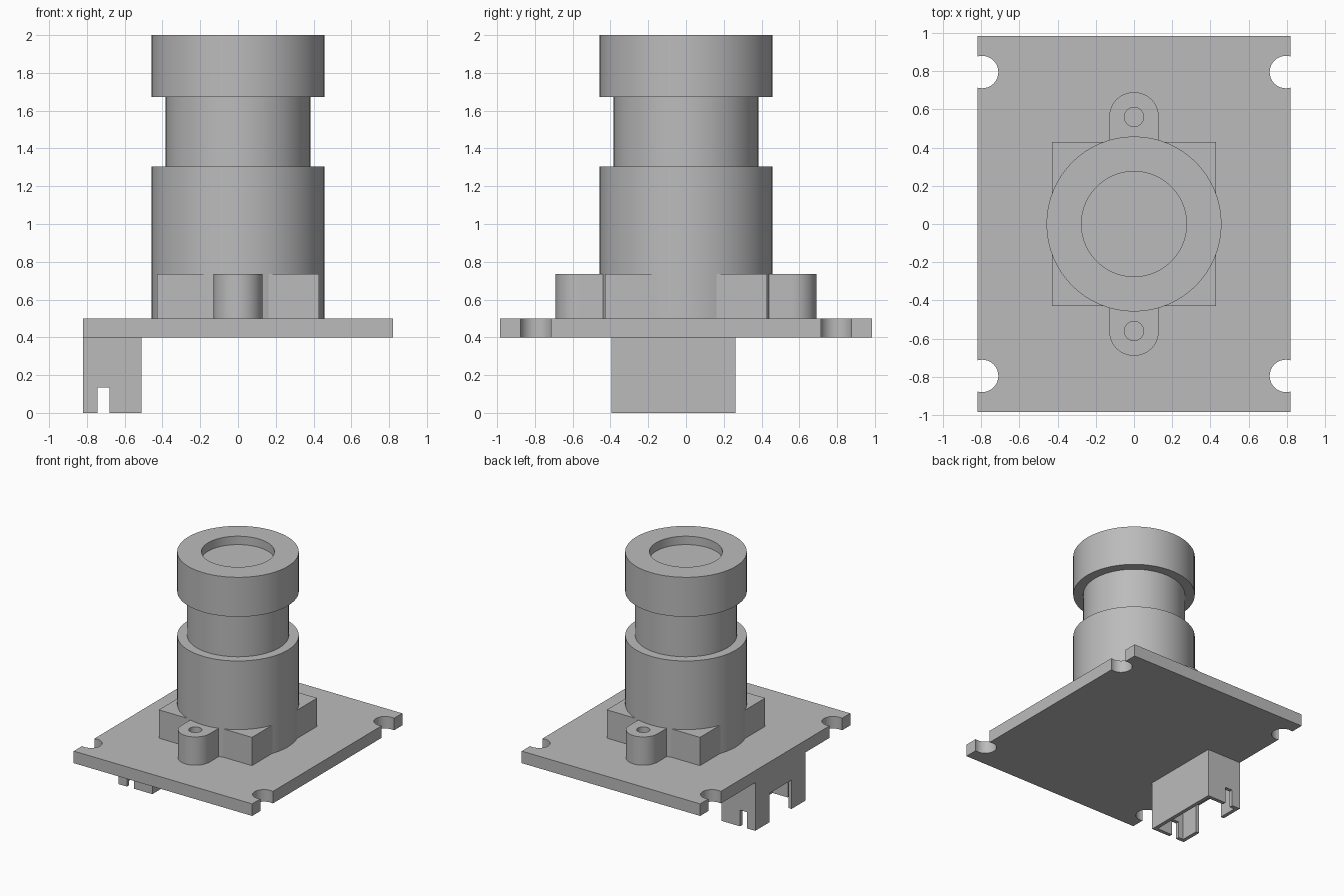
import bpy, bmesh
from math import cos, sin, pi, acos
from mathutils import Vector

old = bpy.data.objects.get("Cube")
if old:
    bpy.data.objects.remove(old, do_unlink=True)

GREY = (0.5, 0.5, 0.5, 1)
mat = bpy.data.materials.new("plain_grey")
mat.use_nodes = True
mat.diffuse_color = GREY
mat.node_tree.nodes["Principled BSDF"].inputs["Base Color"].default_value = GREY


def finish(name, bm):
    """Turn a bmesh into a grey object with outward normals."""
    bmesh.ops.recalc_face_normals(bm, faces=bm.faces)
    mesh = bpy.data.meshes.new(name)
    bm.to_mesh(mesh)
    bm.free()
    obj = bpy.data.objects.new(name, mesh)
    bpy.context.collection.objects.link(obj)
    mesh.materials.append(mat)
    return obj


def prism(name, outline, z0, z1):
    """Extrude a flat outline from z0 to z1."""
    bm = bmesh.new()
    face = bm.faces.new([bm.verts.new((x, y, z0)) for x, y in outline])
    new = bmesh.ops.extrude_face_region(bm, geom=[face])["geom"]
    verts = [v for v in new if isinstance(v, bmesh.types.BMVert)]
    bmesh.ops.translate(bm, verts=verts, vec=(0, 0, z1 - z0))
    return finish(name, bm)


def box(name, x0, x1, y0, y1, z0, z1):
    return prism(name, [(x0, y0), (x1, y0), (x1, y1), (x0, y1)], z0, z1)


def arc(cx, cy, r, a0, a1, n):
    steps = [a0 + (a1 - a0) * i / n for i in range(n + 1)]
    return [(cx + r * cos(a), cy + r * sin(a)) for a in steps]


def select(obj):
    bpy.ops.object.select_all(action="DESELECT")
    obj.select_set(True)
    bpy.context.view_layer.objects.active = obj


def smooth(obj):
    select(obj)
    bpy.ops.object.shade_smooth_by_angle(angle=pi / 6)


def cut(obj, cutters):
    """Subtract each cutter, then discard it."""
    for cutter in cutters:
        cutter.hide_render = True
        mod = obj.modifiers.new("cut", "BOOLEAN")
        mod.operation = "DIFFERENCE"
        mod.solver = "EXACT"
        mod.object = cutter
        select(obj)
        bpy.ops.object.modifier_apply(modifier=mod.name)
        bpy.data.objects.remove(cutter, do_unlink=True)


# Circuit board with a round notch near each corner, opening sideways
HX, HY, NOTCH, NR = 0.82, 0.985, 0.795, 0.085
open_angle = acos((HX - NOTCH) / NR)
right_side = [(HX, -HY)]
for y in (-NOTCH, NOTCH):
    right_side += arc(NOTCH, y, NR, 2 * pi - open_angle, open_angle, 24)
right_side.append((HX, HY))
left_side = [(-x, y) for x, y in reversed(right_side)]
smooth(prism("circuit_board", right_side + left_side, 0.4, 0.5))

# Square lens mount with a drilled, rounded ear at front and back
BASE_Z, MOUNT_Z = 0.5, 0.735
box("mount_block", -0.428, 0.428, -0.428, 0.428, BASE_Z, MOUNT_Z)
for name, s in (("front_ear", -1), ("back_ear", 1)):
    outline = [(0.13, s * 0.4)] + arc(0, s * 0.56, 0.13, 0, s * pi, 24) + [(-0.13, s * 0.4)]
    ear = prism(name, outline, BASE_Z, MOUNT_Z)
    cut(ear, [prism("hole", arc(0, s * 0.56, 0.05, 0, 2 * pi, 32)[:-1], BASE_Z - 0.1, MOUNT_Z + 0.1)])
    smooth(ear)

# Lens barrel: wide holder, narrow neck, wide head with a shallow recess
profile = [(0, BASE_Z), (0.458, BASE_Z), (0.458, 1.305), (0.383, 1.305), (0.383, 1.672),
           (0.458, 1.672), (0.458, 2), (0.275, 2), (0.275, 1.93), (0, 1.93)]
bm = bmesh.new()
ring = [bm.verts.new((r, 0, z)) for r, z in profile]
edges = [bm.edges.new(pair) for pair in zip(ring, ring[1:])]
bmesh.ops.spin(bm, geom=ring + edges, cent=(0, 0, 0), axis=(0, 0, 1),
               angle=2 * pi, steps=64, use_duplicate=False)
bmesh.ops.remove_doubles(bm, verts=bm.verts, dist=0.0005)
smooth(finish("lens_barrel", bm))

# Connector shell under the board: open below, slotted ends, wide side gap
X0, X1, Y0, Y1, WALL = -0.82, -0.51, -0.395, 0.262, 0.03
socket = box("connector_shell", X0, X1, Y0, Y1, 0, 0.4)
cut(socket, [
    box("cavity", X0 + WALL, X1 - WALL, Y0 + WALL, Y1 - WALL, -0.1, 0.36),
    box("end_slots", -0.745, -0.68, Y0 - 0.1, Y1 + 0.1, -0.1, 0.135),
    box("side_gap", X0 - 0.1, X0 + WALL + 0.02, -0.215, 0.075, -0.1, 0.24),
])
